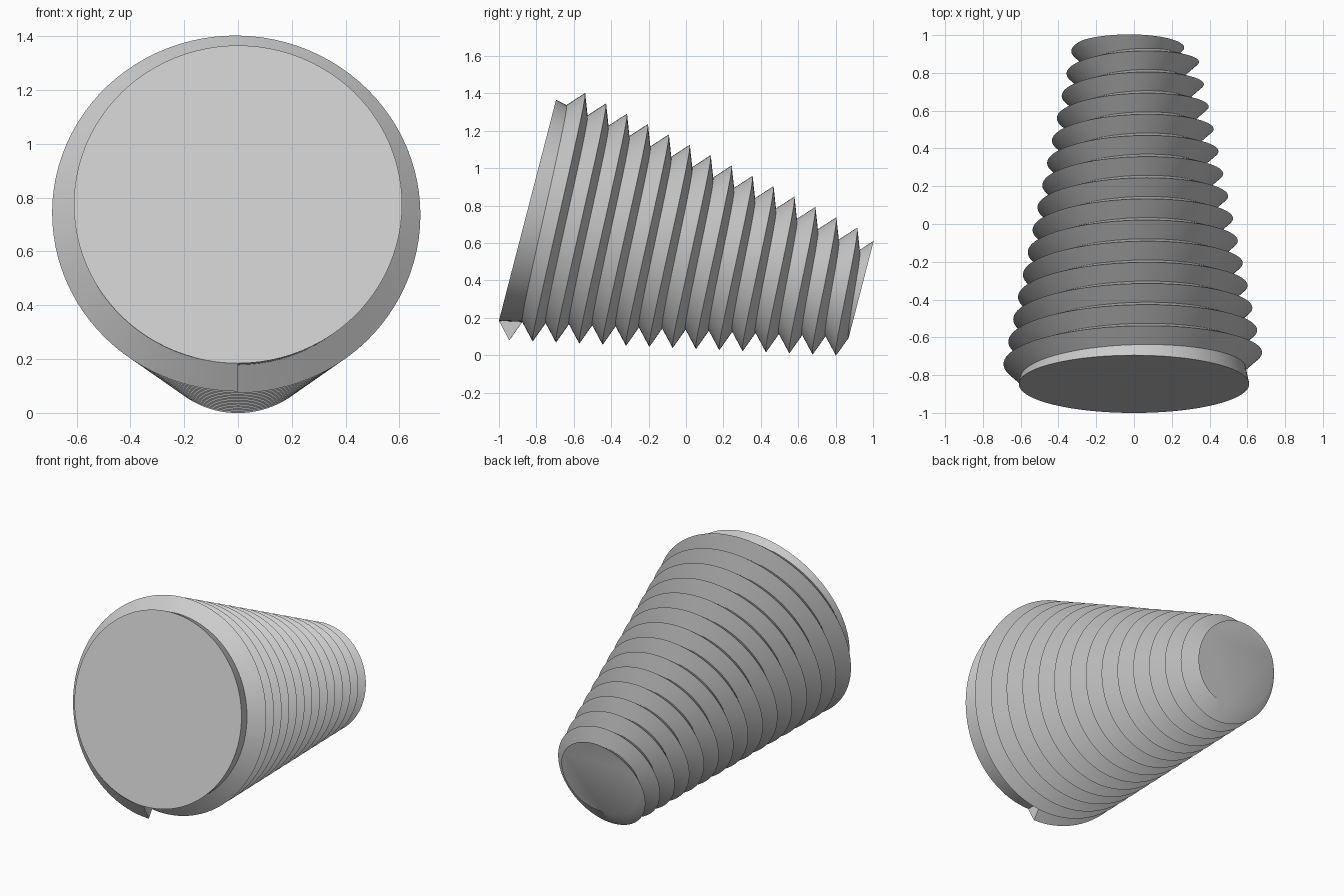
import bpy
import bmesh
from math import sin, cos, pi, radians

cube = bpy.data.objects.get("Cube")
if cube:
    bpy.data.objects.remove(cube, do_unlink=True)

SEG = 96              # steps per turn
TURNS = 15
PITCH = 0.1222
LENGTH = TURNS * PITCH
RADIUS = 0.61         # core radius at the wide end
TAPER = 0.21          # radius lost per unit of length
DEPTH = 0.104         # thread height above the core
LEAN = 0.08           # crest offset along the axis

grey = bpy.data.materials.new("plain grey")
grey.use_nodes = True
colour = (0.6, 0.6, 0.6, 1)
grey.diffuse_color = colour
grey.node_tree.nodes["Principled BSDF"].inputs["Base Color"].default_value = colour

bm = bmesh.new()


def point(step, along, lift=0.0):
    """Vertex on the tapered core, turning from the underside towards -x."""
    t = 2 * pi * step / SEG
    r = RADIUS - TAPER * along + lift
    return bm.verts.new((-r * sin(t), along, -r * cos(t)))


# Helical roots and crests
steps = TURNS * SEG
root = [point(i, i * PITCH / SEG) for i in range(steps + SEG + 1)]
crest = [point(i, i * PITCH / SEG + LEAN, DEPTH) for i in range(steps + 1)]

# Thread flanks
for i in range(steps):
    bm.faces.new((root[i], root[i + 1], crest[i + 1], crest[i]))
    bm.faces.new((crest[i], crest[i + 1], root[i + 1 + SEG], root[i + SEG]))

# Flat start of the thread
bm.faces.new((root[0], crest[0], root[SEG]))

# Wide end disc and the bare core up to the first thread
rim = [root[0]] + [point(i, 0) for i in range(1, SEG)] + [root[0]]
bm.faces.new(rim[:-1])
for i in range(SEG):
    corners = dict.fromkeys((rim[i], rim[i + 1], root[i + 1], root[i]))
    bm.faces.new(list(corners))

# Narrow end cut flat through the thread, then capped
bmesh.ops.bisect_plane(bm, geom=bm.verts[:] + bm.edges[:] + bm.faces[:], dist=1e-5,
                       plane_co=(0, LENGTH, 0), plane_no=(0, 1, 0), clear_outer=True)
bmesh.ops.remove_doubles(bm, verts=bm.verts[:], dist=1e-5)
bmesh.ops.holes_fill(bm, edges=[e for e in bm.edges if e.is_boundary], sides=0)
bmesh.ops.recalc_face_normals(bm, faces=bm.faces[:])

mesh = bpy.data.meshes.new("tapered_thread")
bm.to_mesh(mesh)
bm.free()
mesh.materials.append(grey)

# Lay the tapered thread down on its lower side
screw = bpy.data.objects.new("tapered_thread", mesh)
bpy.context.collection.objects.link(screw)
screw.location = (0, -0.8475, 0.775)
screw.rotation_euler.x = radians(-14.5)

bpy.ops.object.select_all(action="DESELECT")
screw.select_set(True)
bpy.context.view_layer.objects.active = screw
bpy.ops.object.shade_smooth_by_angle(angle=radians(30))
